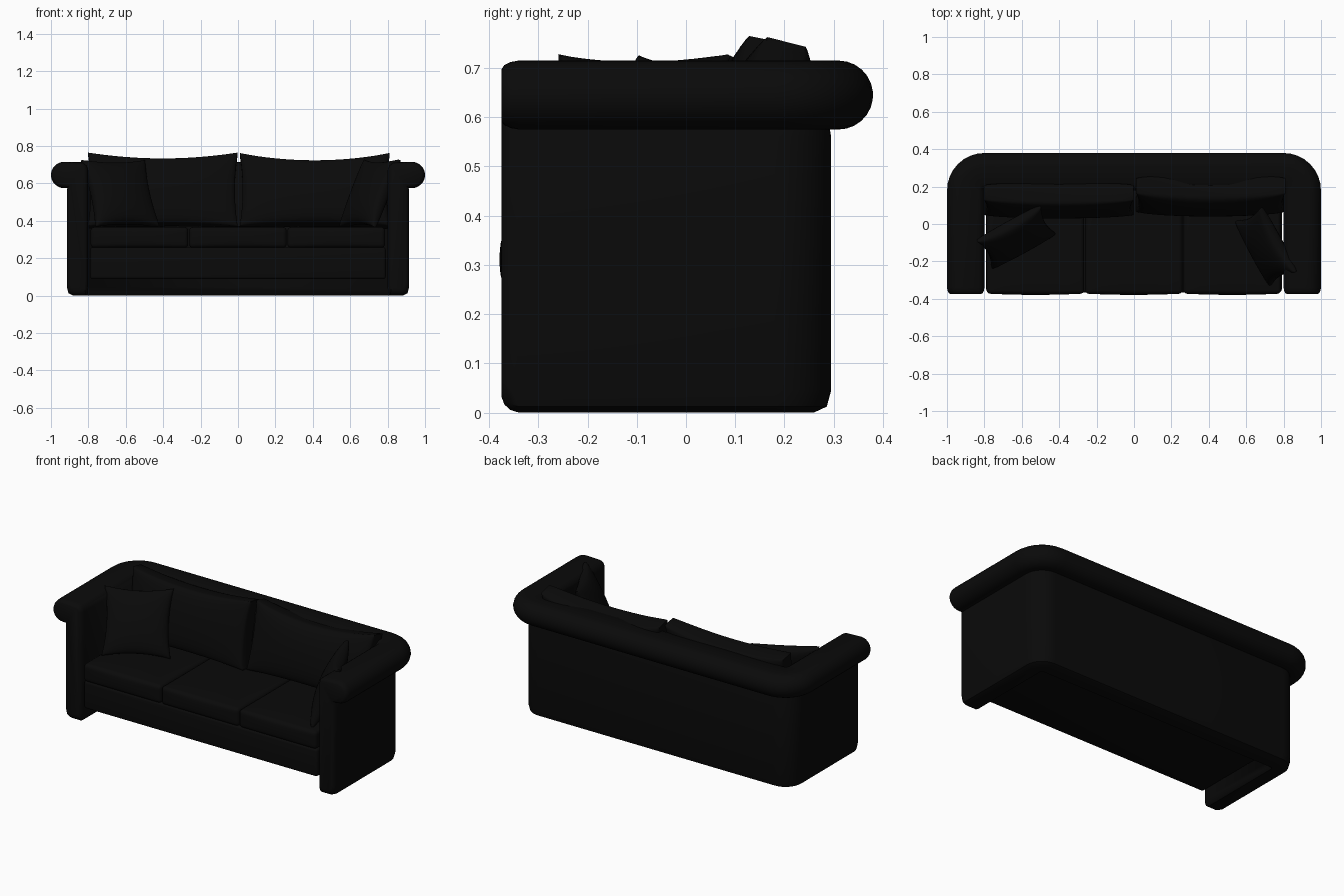
import bpy, bmesh, math
from mathutils import Vector

if "Cube" in bpy.data.objects:
    bpy.data.objects.remove(bpy.data.objects["Cube"])

mat = bpy.data.materials.new("black_fabric")
mat.diffuse_color = (0.003, 0.003, 0.003, 1)
mat.use_nodes = True
mat.node_tree.nodes["Principled BSDF"].inputs["Base Color"].default_value = mat.diffuse_color


def finish(name, bm, loc=(0, 0, 0), rot=(0, 0, 0), angle=40):
    bmesh.ops.recalc_face_normals(bm, faces=bm.faces[:])
    me = bpy.data.meshes.new(name)
    bm.to_mesh(me)
    bm.free()
    ob = bpy.data.objects.new(name, me)
    bpy.context.collection.objects.link(ob)
    ob.location, ob.rotation_euler = loc, rot
    me.materials.append(mat)
    bpy.ops.object.select_all(action='DESELECT')
    ob.select_set(True)
    bpy.context.view_layer.objects.active = ob
    bpy.ops.object.shade_smooth_by_angle(angle=math.radians(angle))
    return ob


def rounded_box(name, x0, x1, y0, y1, z0, z1, r, crown=0.0):
    # padded block: slightly crowned, with rounded edges
    bm = bmesh.new()
    bmesh.ops.create_cube(bm, size=1)
    bmesh.ops.scale(bm, vec=(x1 - x0, y1 - y0, z1 - z0), verts=bm.verts)
    bmesh.ops.translate(bm, vec=((x0 + x1) / 2, (y0 + y1) / 2, (z0 + z1) / 2), verts=bm.verts)
    bmesh.ops.bevel(bm, geom=bm.edges[:], offset=r, segments=4, profile=0.5, affect='EDGES')
    if crown:
        long_edges = [e for e in bm.edges if e.calc_length() > r * 2]
        bmesh.ops.subdivide_edges(bm, edges=long_edges, cuts=6, use_grid_fill=True)
        for v in bm.verts:
            u = 2 * (v.co.x - x0) / (x1 - x0) - 1
            w = 2 * (v.co.y - y0) / (y1 - y0) - 1
            h = 2 * (v.co.z - z0) / (z1 - z0) - 1
            if h > 0.9:
                v.co.z += crown * (1 - u * u) * (1 - w * w)
            if w < -0.95:
                v.co.y -= crown * max(0, 1 - u * u) * max(0, 1 - h * h)
    return finish(name, bm)


def pillow(name, w, h, t, edge, pinch, top_pinch, loc, rot, n=18):
    # two bulging sheets joined by a rim, sides drawn in between the corners
    bm = bmesh.new()
    sheets = []
    for side in (-1, 1):
        grid = []
        for i in range(n + 1):
            row = []
            for j in range(n + 1):
                u = -math.cos(math.pi * i / n)
                v = -math.cos(math.pi * j / n)
                bulge = max(0, (1 - u * u) * (1 - v * v)) ** 0.4
                x = u * (w / 2 - pinch * (1 - v * v))
                z = v * (h / 2 - (top_pinch if v > 0 else pinch) * (1 - u * u))
                y = side * (edge / 2 + (t - edge) / 2 * bulge)
                row.append(bm.verts.new((x, y, z)))
            grid.append(row)
        for i in range(n):
            for j in range(n):
                bm.faces.new((grid[i][j], grid[i + 1][j], grid[i + 1][j + 1], grid[i][j + 1]))
        loop = [grid[i][0] for i in range(n)] + [grid[n][j] for j in range(n)]
        loop += [grid[i][n] for i in range(n, 0, -1)] + [grid[0][j] for j in range(n, 0, -1)]
        sheets.append(loop)
    a, b = sheets
    for k in range(len(a)):
        m = (k + 1) % len(a)
        bm.faces.new((a[k], a[m], b[m], b[k]))
    return finish(name, bm, loc, rot, 50)


# rolled arms and back: one profile swept around a U
# profile is (distance outward from inner face, height)
profile = [(0.015, 0.0), (0.003, 0.012), (0, 0.045), (0, 0.67), (0.008, 0.695), (0.03, 0.711)]
for k in range(15):
    a = math.radians(90 - 195 * k / 14)
    profile.append((0.13 + 0.07 * math.cos(a), 0.645 + 0.07 * math.sin(a)))
profile += [(0.115, 0.56), (0.115, 0.045), (0.106, 0.012), (0.08, 0.0)]
m = len(profile)


def inset(amount):
    # shrink the profile inwards, used to round the arm fronts
    out = []
    for k in range(m):
        t = Vector(profile[(k + 1) % m]) - Vector(profile[k - 1])
        nrm = Vector((t.y, -t.x)).normalized()
        p = Vector(profile[k]) + nrm * amount
        if profile[k][1] < 0.05:
            p.y = profile[k][1] + amount * 1.8
        out.append((p.x, p.y))
    return out


IX, IY = 0.80, 0.18
ends = [(-0.375, 0.018), (-0.369, 0.009), (-0.357, 0.003), (-0.34, 0)]
stations = [((IX, y), 0, a) for y, a in ends]
stations += [((IX, IY), 90 * k / 8, 0) for k in range(9)]
stations += [((-IX, IY), 90 + 90 * k / 8, 0) for k in range(9)]
stations += [((-IX, y), 180, a) for y, a in reversed(ends)]
bm = bmesh.new()
rings = []
for (cx, cy), deg, amount in stations:
    c, s = math.cos(math.radians(deg)), math.sin(math.radians(deg))
    rings.append([bm.verts.new((cx + d * c, cy + d * s, z)) for d, z in inset(amount)])
for r0, r1 in zip(rings, rings[1:]):
    for k in range(m):
        bm.faces.new((r0[k], r0[(k + 1) % m], r1[(k + 1) % m], r1[k]))
bm.faces.new(rings[0])
bm.faces.new(rings[-1])
bmesh.ops.remove_doubles(bm, verts=bm.verts[:], dist=0.0005)
finish("arms_and_back", bm)

# seat base, raised clear of the floor between the arms
rounded_box("seat_base", -0.79, 0.79, -0.365, 0.2, 0.088, 0.258, 0.015)

# three seat cushions
for k, label in enumerate(("left", "middle", "right")):
    x0 = -0.788 + 0.526 * k
    rounded_box("seat_cushion_" + label, x0, x0 + 0.522, -0.372, 0.19, 0.256, 0.366, 0.02, 0.007)

# two back cushions leaning on the back
pillow("back_cushion_left", 0.80, 0.40, 0.17, 0.08, 0.015, 0.032,
       (-0.402, 0.128, 0.561), (-0.2, 0, 0))
pillow("back_cushion_right", 0.80, 0.40, 0.20, 0.08, 0.015, 0.042,
       (0.41, 0.155, 0.559), (-0.25, 0, 0))

# two loose throw pillows
pillow("throw_pillow_left", 0.385, 0.39, 0.12, 0.012, 0.02, 0.02,
       (-0.63, -0.07, 0.546), (-0.43, 0, 0.5))
pillow("throw_pillow_right", 0.39, 0.39, 0.12, 0.012, 0.02, 0.02,
       (0.705, -0.12, 0.546), (-0.4, 0, -1.08))
